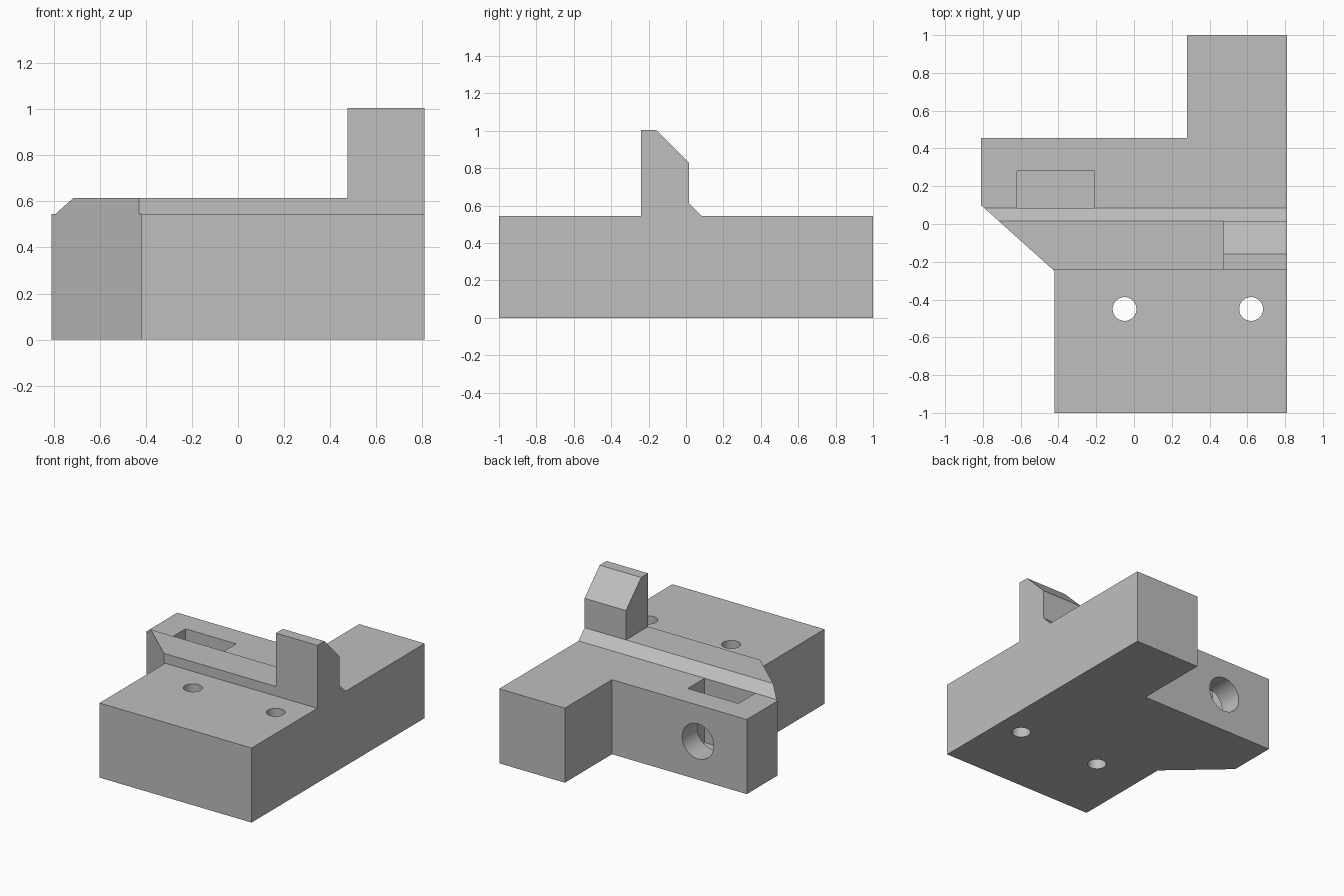
import bpy, bmesh, math
from mathutils import Matrix, Vector

cube = bpy.data.objects.get("Cube")
if cube:
    bpy.data.objects.remove(cube, do_unlink=True)

grey = bpy.data.materials.new("matte_grey")
grey.use_nodes = True
colour = (0.52, 0.52, 0.52, 1)
grey.diffuse_color = colour
grey.node_tree.nodes["Principled BSDF"].inputs["Base Color"].default_value = colour


def finish(name, bm):
    bmesh.ops.recalc_face_normals(bm, faces=bm.faces)
    mesh = bpy.data.meshes.new(name)
    bm.to_mesh(mesh)
    bm.free()
    mesh.materials.append(grey)
    obj = bpy.data.objects.new(name, mesh)
    bpy.context.collection.objects.link(obj)
    return obj


def prism(points, offset):
    """Extrude a closed 3D outline by an offset."""
    bm = bmesh.new()
    face = bm.faces.new([bm.verts.new(p) for p in points])
    res = bmesh.ops.extrude_face_region(bm, geom=[face], use_keep_orig=True)
    verts = [v for v in res["geom"] if isinstance(v, bmesh.types.BMVert)]
    bmesh.ops.translate(bm, verts=verts, vec=offset)
    return bm


def cylinder(name, centre, radius, depth, rotation=Matrix()):
    bm = bmesh.new()
    bmesh.ops.create_cone(bm, cap_ends=True, segments=48, radius1=radius, radius2=radius,
                          depth=depth, matrix=Matrix.Translation(centre) @ rotation)
    return finish(name, bm)


def box(name, low, high):
    (x0, y0, z0), (x1, y1, z1) = low, high
    return finish(name, prism([(x0, y0, z0), (x1, y0, z0), (x1, y1, z0), (x0, y1, z0)],
                              (0, 0, z1 - z0)))


SIDE, DECK, RIDGE = 0.81, 0.545, 0.615
FRONT, CREST = -0.24, 0.015
corner_a, corner_b = Vector((-SIDE, 0.10, 0)), Vector((-0.42, -0.25, 0))

# Main block with its angled corner and rear arm
outline = [(-0.42, -1), (SIDE, -1), (SIDE, 1), (0.28, 1), (0.28, 0.455),
           (-SIDE, 0.455), corner_a.xy, corner_b.xy]
block = finish("base_block", prism([(x, y, 0) for x, y in outline], (0, 0, DECK)))

# Screw holes, nut pocket and rear bolt hole
cutters = [cylinder("screw_hole_cutter", (x, -0.45, 0.3), 0.063, 1) for x in (-0.05, 0.62)]
cutters.append(box("nut_pocket_cutter", (-0.62, 0.085, 0.075), (-0.21, 0.28, 0.7)))
cutters.append(cylinder("bolt_hole_cutter", (-0.415, 0.36, 0.28), 0.128, 0.3,
                        Matrix.Rotation(math.pi / 2, 4, "X")))
for cutter in cutters:
    cutter.hide_render = True
    mod = block.modifiers.new(cutter.name, "BOOLEAN")
    mod.operation, mod.solver, mod.object = "DIFFERENCE", "EXACT", cutter
depsgraph = bpy.context.evaluated_depsgraph_get()
baked = bpy.data.meshes.new_from_object(block.evaluated_get(depsgraph))
block.modifiers.clear()
block.data = baked
for cutter in cutters:
    bpy.data.objects.remove(cutter, do_unlink=True)

# Raised ridge, trimmed along the angled corner
profile = [(FRONT, DECK), (0.085, DECK), (CREST, RIDGE), (FRONT, RIDGE)]
bm = prism([(-SIDE, y, z) for y, z in profile], (2 * SIDE, 0, 0))
along = corner_b - corner_a
outward = Vector((along.y, -along.x, 0))
cut = bmesh.ops.bisect_plane(bm, geom=bm.verts[:] + bm.edges[:] + bm.faces[:],
                             plane_co=corner_a, plane_no=outward, clear_outer=True)
bmesh.ops.holes_fill(bm, edges=[e for e in bm.edges if e.is_boundary], sides=0)
finish("raised_ridge", bm)

# Upright post with a sloped rear top
profile = [(FRONT, RIDGE), (CREST, RIDGE), (CREST, 0.83), (-0.16, 1.005), (FRONT, 1.005)]
finish("upright_post", prism([(0.475, y, z) for y, z in profile], (SIDE - 0.475, 0, 0)))

# Smooth hole walls, sharp block edges
bpy.ops.object.select_all(action="DESELECT")
block.select_set(True)
bpy.context.view_layer.objects.active = block
bpy.ops.object.shade_smooth_by_angle(angle=math.radians(30))
